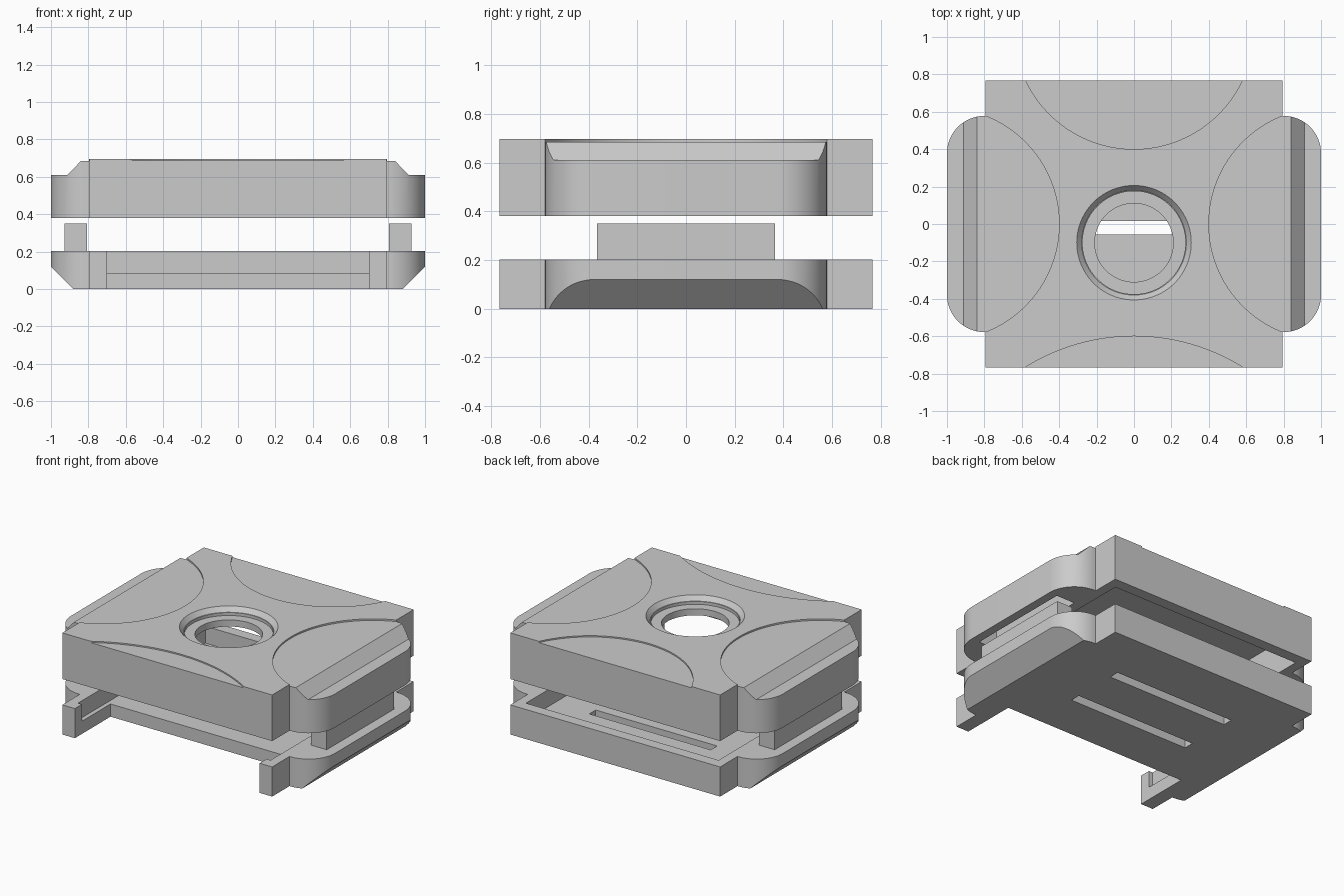
import bpy, bmesh, math
from mathutils import Matrix, Vector

old = bpy.data.objects.get("Cube")
if old:
    bpy.data.objects.remove(old, do_unlink=True)

GREY = (0.6, 0.6, 0.6, 1)
mat = bpy.data.materials.new("plain grey")
mat.use_nodes = True
mat.diffuse_color = GREY
mat.node_tree.nodes["Principled BSDF"].inputs["Base Color"].default_value = GREY


def prism(name, pts, lo, hi, axis="Z"):
    """Extrude a 2D outline from lo to hi; axis Y takes (x, z) outlines."""
    bm = bmesh.new()
    if axis == "Z":
        base, move = [(x, y, lo) for x, y in pts], Vector((0, 0, hi - lo))
    else:
        base, move = [(x, lo, z) for x, z in pts], Vector((0, hi - lo, 0))
    face = bm.faces.new([bm.verts.new(p) for p in base])
    new = bmesh.ops.extrude_face_region(bm, geom=[face])["geom"]
    bmesh.ops.translate(bm, vec=move, verts=[v for v in new if isinstance(v, bmesh.types.BMVert)])
    bmesh.ops.recalc_face_normals(bm, faces=bm.faces)
    return finish(name, bm)


def finish(name, bm):
    mesh = bpy.data.meshes.new(name)
    bm.to_mesh(mesh)
    bm.free()
    mesh.materials.append(mat)
    obj = bpy.data.objects.new(name, mesh)
    bpy.context.collection.objects.link(obj)
    return obj


def box(name, x0, x1, y0, y1, z0, z1):
    return prism(name, [(x0, y0), (x1, y0), (x1, y1), (x0, y1)], z0, z1)


def cone(name, x, y, r0, r1, z0, z1, sides=96):
    bm = bmesh.new()
    bmesh.ops.create_cone(bm, cap_ends=True, segments=sides, radius1=r0, radius2=r1,
                          depth=z1 - z0, matrix=Matrix.Translation((x, y, (z0 + z1) / 2)))
    return finish(name, bm)


def cut(obj, *cutters):
    """Subtract each cutter in turn, then delete it."""
    bpy.context.view_layer.objects.active = obj
    for c in cutters:
        c.hide_render = True
        mod = obj.modifiers.new("cut", "BOOLEAN")
        mod.operation, mod.solver, mod.object = "DIFFERENCE", "EXACT", c
        bpy.ops.object.modifier_apply(modifier=mod.name)
        bpy.data.objects.remove(c, do_unlink=True)


def outline():
    """Rectangle with a rounded ear on each side, mirrored from one quadrant."""
    quad = [(0.8 + 0.2 * math.cos(a), 0.378 + 0.2 * math.sin(a))
            for a in (math.pi / 2 * i / 16 for i in range(17))]
    quad[-1] = (0.795, 0.578)
    quad.append((0.795, 0.766))
    top = quad + [(-x, y) for x, y in reversed(quad)]
    return top + [(-x, -y) for x, y in top]


# Lid shell with its hollow underside
lid = prism("lid", outline(), 0.38, 0.696)
cut(lid, box("hollow", -0.73, 0.73, -0.69, 0.69, 0.3, 0.6))

for s in (-1, 1):
    # Sloped ear shoulders, shallow side dishes and sockets for the tray tabs
    shoulder = [(0.84, 0.8), (0.84, 0.685), (0.912, 0.61), (1.1, 0.61), (1.1, 0.8)]
    cut(lid,
        cone("side_dish", s * 1.02, 0, 0.62, 0.62, 0.685, 0.8),
        prism("shoulder", [(s * x, z) for x, z in shoulder], -0.8, 0.8, "Y"),
        box("socket", s * 0.87 - 0.07, s * 0.87 + 0.07, -0.375, 0.375, 0.3, 0.54))

# Front and back dishes, stepped and countersunk centre hole
cut(lid,
    cone("back_dish", 0, 1.04, 0.64, 0.64, 0.687, 0.8),
    cone("front_dish", 0, -1.70, 1.10, 1.10, 0.687, 0.8, 160),
    cone("countersink", 0, -0.1, 0.28, 0.318, 0.665, 0.71),
    cone("step", 0, -0.1, 0.275, 0.275, 0.645, 0.75),
    cone("hole", 0, -0.1, 0.21, 0.21, 0.5, 0.75))

# Tray with hollow, open front and two strap slots through the floor
tray = prism("tray", outline(), 0, 0.203)
cut(tray,
    box("hollow", -0.73, 0.73, -0.69, 0.69, 0.087, 0.4),
    box("front_opening", -0.7, 0.7, -0.9, -0.38, -0.1, 0.4),
    box("back_slot", -0.46, 0.46, 0.32, 0.39, -0.1, 0.2),
    box("front_slot", -0.46, 0.46, -0.055, 0.015, -0.1, 0.2))

for s, side in ((-1, "right"), (1, "left")):
    # Sloped ear undersides and upright tabs
    slope = [(0.78, -0.1), (1.1, -0.1), (1.1, 0.22)]
    cut(tray, prism("slope", [(s * x, z) for x, z in slope], -0.8, 0.8, "Y"))
    box(side + "_tab", s * 0.868 - 0.06, s * 0.868 + 0.06, -0.365, 0.365, 0.2, 0.35)

# Smooth the round walls, keep the edges crisp
bpy.ops.object.select_all(action="DESELECT")
for obj in (lid, tray):
    obj.select_set(True)
bpy.context.view_layer.objects.active = lid
bpy.ops.object.shade_smooth_by_angle(angle=math.radians(20))
